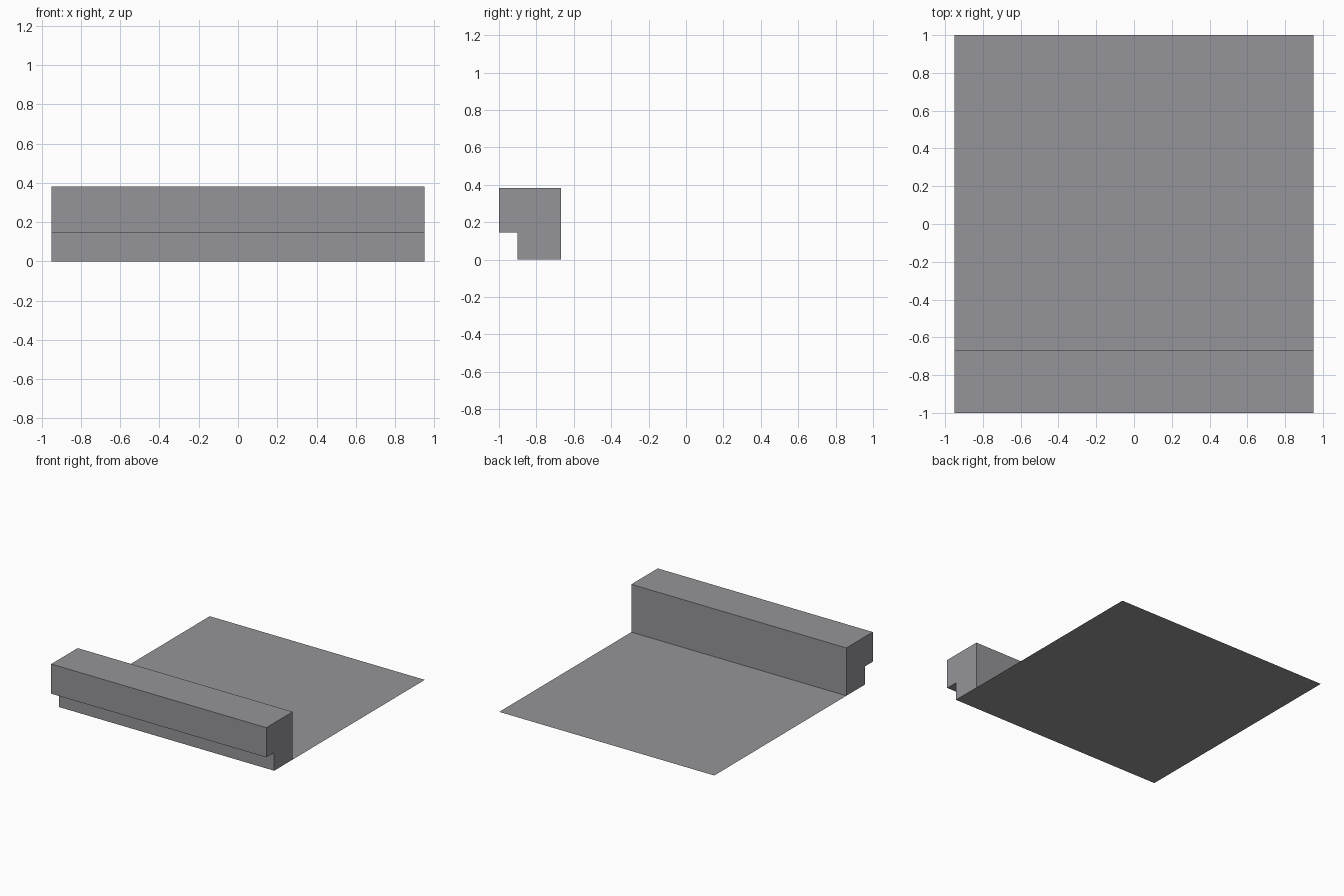
import bpy
import bmesh

if "Cube" in bpy.data.objects:
    bpy.data.objects.remove(bpy.data.objects["Cube"])

WIDTH = 0.95          # half width along x
BACK_OF_BLOCK = -0.667

# One flat colour for everything
grey = bpy.data.materials.new("grey")
grey.diffuse_color = (0.30, 0.30, 0.32, 1.0)
grey.use_nodes = True
grey.node_tree.nodes["Principled BSDF"].inputs["Base Color"].default_value = grey.diffuse_color


def make_object(name, bm):
    mesh = bpy.data.meshes.new(name)
    bm.to_mesh(mesh)
    bm.free()
    mesh.materials.append(grey)
    obj = bpy.data.objects.new(name, mesh)
    bpy.context.collection.objects.link(obj)
    return obj


# Front block: stepped side profile (y, z) extruded across the width
profile = [(-0.9, 0.0), (BACK_OF_BLOCK, 0.0), (BACK_OF_BLOCK, 0.382),
           (-1.0, 0.382), (-1.0, 0.145), (-0.9, 0.145)]
bm = bmesh.new()
end = bm.faces.new([bm.verts.new((-WIDTH, y, z)) for y, z in profile])
extruded = bmesh.ops.extrude_face_region(bm, geom=[end], use_keep_orig=True)
moved = [v for v in extruded["geom"] if isinstance(v, bmesh.types.BMVert)]
bmesh.ops.translate(bm, verts=moved, vec=(2 * WIDTH, 0, 0))
bmesh.ops.recalc_face_normals(bm, faces=bm.faces[:])
make_object("front_block", bm)

# Floor sheet: thin single surface running back from the block
bm = bmesh.new()
corners = [(-WIDTH, BACK_OF_BLOCK), (WIDTH, BACK_OF_BLOCK), (WIDTH, 1.0), (-WIDTH, 1.0)]
bm.faces.new([bm.verts.new((x, y, 0.0)) for x, y in corners])
make_object("floor_sheet", bm)
